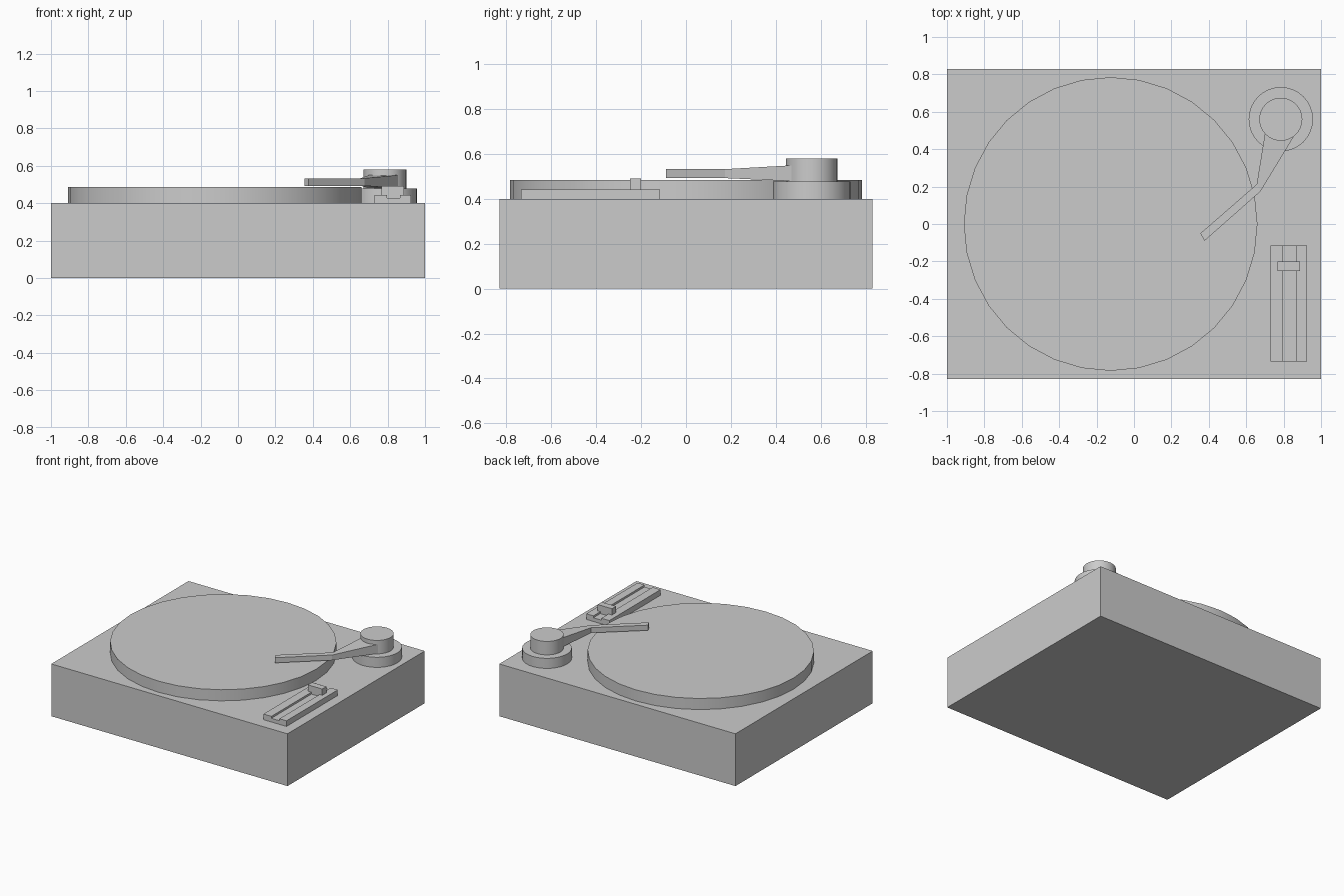
import bpy, bmesh
from mathutils import Matrix, Vector

if "Cube" in bpy.data.objects:
    bpy.data.objects.remove(bpy.data.objects["Cube"])


def finish(bm, name):
    bmesh.ops.recalc_face_normals(bm, faces=bm.faces)
    mesh = bpy.data.meshes.new(name)
    bm.to_mesh(mesh)
    bm.free()
    obj = bpy.data.objects.new(name, mesh)
    bpy.context.collection.objects.link(obj)
    return obj


def box(name, lo, hi):
    lo, hi = Vector(lo), Vector(hi)
    bm = bmesh.new()
    bmesh.ops.create_cube(bm, size=1, matrix=Matrix.Translation((lo + hi) / 2)
                          @ Matrix.Diagonal((*(hi - lo), 1)))
    return finish(bm, name)


def disc(name, x, y, radius, z0, z1, sides=32):
    bm = bmesh.new()
    bmesh.ops.create_cone(bm, cap_ends=True, segments=sides, radius1=radius,
                          radius2=radius, depth=z1 - z0,
                          matrix=Matrix.Translation((x, y, (z0 + z1) / 2)))
    obj = finish(bm, name)
    bpy.ops.object.select_all(action='DESELECT')
    obj.select_set(True)
    bpy.context.view_layer.objects.active = obj
    bpy.ops.object.shade_smooth_by_angle()
    return obj


def loft(name, rings):
    bm = bmesh.new()
    loops = [[bm.verts.new(p) for p in ring] for ring in rings]
    n = len(loops[0])
    for a, b in zip(loops, loops[1:]):
        for i in range(n):
            j = (i + 1) % n
            bm.faces.new((a[i], a[j], b[j], b[i]))
    bm.faces.new(loops[0])
    bm.faces.new(loops[-1])
    return finish(bm, name)


# plinth and platter
box("plinth", (-1, -0.83, 0), (1, 0.83, 0.4))
disc("platter", -0.125, 0, 0.785, 0.4, 0.485)

# tonearm pivot
disc("pivot_base", 0.785, 0.56, 0.172, 0.4, 0.477)
disc("pivot_cap", 0.785, 0.56, 0.115, 0.477, 0.58)

# bent tonearm: left edge, right edge, bottom and top height at each station
stations = [
    ((0.355, -0.05), (0.377, -0.09), 0.493, 0.533),
    ((0.656, 0.212), (0.676, 0.174), 0.493, 0.533),
    ((0.706, 0.52), (0.88, 0.51), 0.478, 0.552),
]
loft("tonearm", [[(*l, lo), (*r, lo), (*r, hi), (*l, hi)]
                 for l, r, lo, hi in stations])

# slider track with an open-ended groove, extruded along y
profile = [(0.73, 0.4), (0.925, 0.4), (0.925, 0.443), (0.865, 0.443),
           (0.865, 0.428), (0.797, 0.428), (0.797, 0.443), (0.73, 0.443)]
loft("slider_track", [[(x, y, z) for x, z in profile] for y in (-0.735, -0.115)])

# slider knob and its stem in the groove
box("slider_knob", (0.767, -0.25, 0.443), (0.888, -0.2, 0.491))
box("slider_stem", (0.797, -0.25, 0.428), (0.865, -0.2, 0.443))
